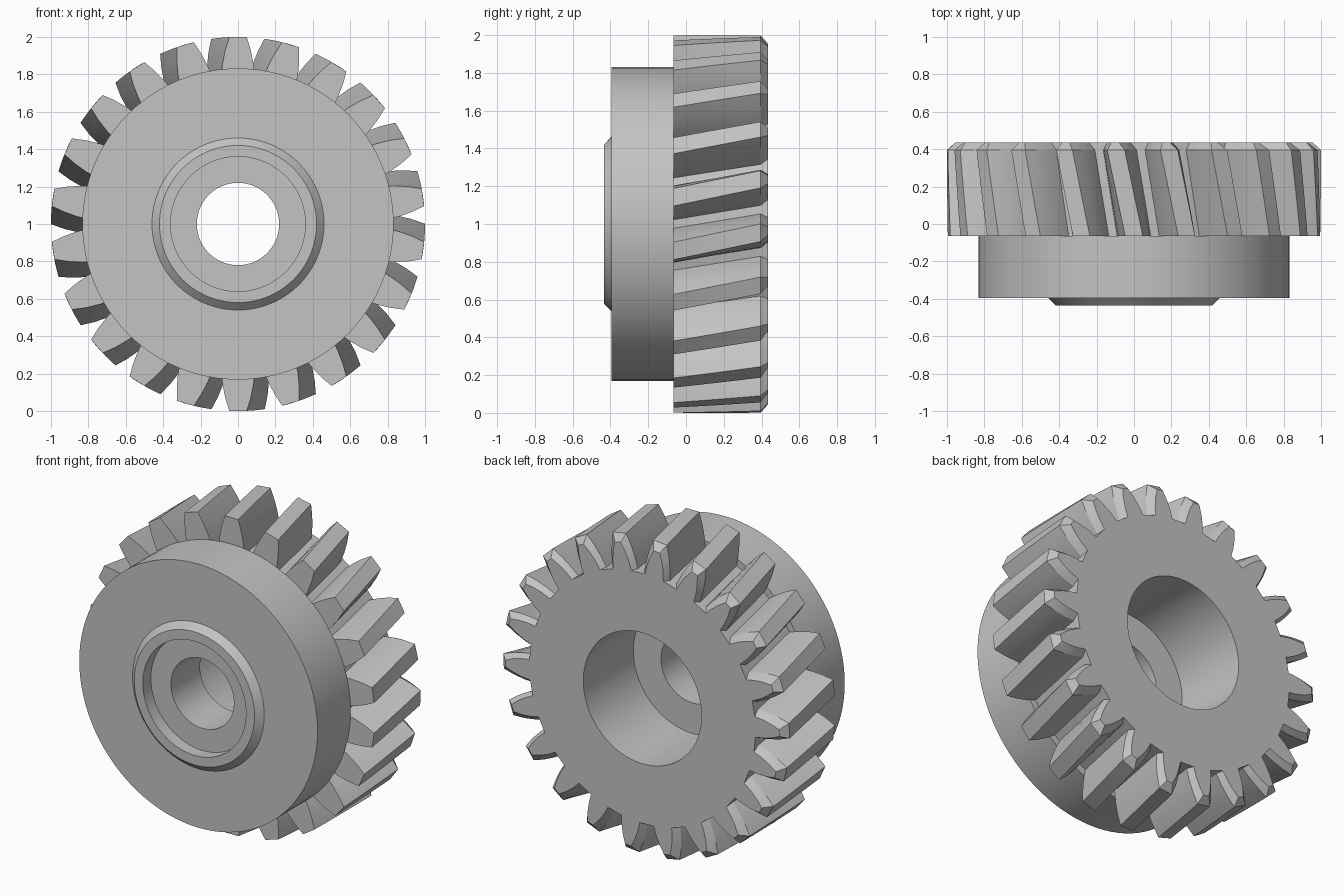
import bpy, bmesh
from math import sin, cos, pi, tau

if "Cube" in bpy.data.objects:
    bpy.data.objects.remove(bpy.data.objects["Cube"])

TEETH = 22
SEG = 96
BORE = 0.413
Y_FRONT, Y_CHAMFER, Y_BACK = -0.065, 0.395, 0.435
TWIST = 0.21  # radians of helix per unit of depth

steel = bpy.data.materials.new("grey_steel")
steel.use_nodes = True
GREY = (0.55, 0.55, 0.55, 1)
steel.diffuse_color = GREY
steel.node_tree.nodes["Principled BSDF"].inputs["Base Color"].default_value = GREY


def finish(name, bm):
    """Turn a bmesh into a shaded object."""
    bmesh.ops.recalc_face_normals(bm, faces=bm.faces)
    mesh = bpy.data.meshes.new(name)
    bm.to_mesh(mesh)
    bm.free()
    mesh.materials.append(steel)
    obj = bpy.data.objects.new(name, mesh)
    bpy.context.collection.objects.link(obj)
    bpy.ops.object.select_all(action="DESELECT")
    obj.select_set(True)
    bpy.context.view_layer.objects.active = obj
    bpy.ops.object.shade_smooth_by_angle(angle=0.45)


def ring(bm, polar, y):
    """Loop of vertices around the axle from (radius, angle) pairs."""
    return [bm.verts.new((r * cos(a), y, 1 + r * sin(a))) for r, a in polar]


def circle(r):
    return [(r, tau * i / SEG) for i in range(SEG)]


def loft(bm, a, b):
    """Join two loops with quads."""
    for i in range(len(a)):
        j = (i + 1) % len(a)
        bm.faces.new((a[i], a[j], b[j], b[i]))


def section(y, tip, inset):
    """Outline of all teeth at one depth."""
    root, flank = 0.79, (0.09, 0.083, 0.069, 0.047)
    side = []
    for k, half in enumerate(flank):
        r = root + (tip - root) * k / 3
        side.append((r, (half - inset) / r))
    pts = []
    for t in range(TEETH):
        mid = pi / 2 + tau * t / TEETH + TWIST * (y - Y_FRONT)
        pts += [(r, mid - a) for r, a in side]
        pts += [(r, mid + a) for r, a in reversed(side)]
    return pts


# Helical gear: twisted teeth, chamfered at the back, with a wide bore
bm = bmesh.new()
STEPS = 4
outer = []
for s in range(STEPS + 1):
    y = Y_FRONT + (Y_CHAMFER - Y_FRONT) * s / STEPS
    outer.append(ring(bm, section(y, 1.0, 0), y))
outer.append(ring(bm, section(Y_BACK, 0.957, 0.026), Y_BACK))
for a, b in zip(outer, outer[1:]):
    loft(bm, a, b)
inner = [ring(bm, circle(BORE), y) for y in (Y_FRONT, Y_BACK)]
loft(bm, *inner)
for rim, hole, facing in ((outer[0], inner[0], -1), (outer[-1], inner[1], 1)):
    edges = [bm.edges.get((loop[i - 1], loop[i]))
             for loop in (rim, hole) for i in range(len(loop))]
    bmesh.ops.triangle_fill(bm, edges=edges, use_beauty=True, normal=(0, facing, 0))
finish("helical_gear", bm)

# Hub: turned profile with a raised, recessed collar and a narrow axle hole
profile = [(0.22, Y_FRONT), (0.22, -0.355), (0.36, -0.355), (0.36, -0.435),
           (0.42, -0.435), (0.46, -0.395), (0.832, -0.395), (0.832, Y_FRONT)]
bm = bmesh.new()
loops = [ring(bm, circle(r), y) for r, y in profile]
for a, b in zip(loops, loops[1:] + loops[:1]):
    loft(bm, a, b)
finish("hub", bm)
